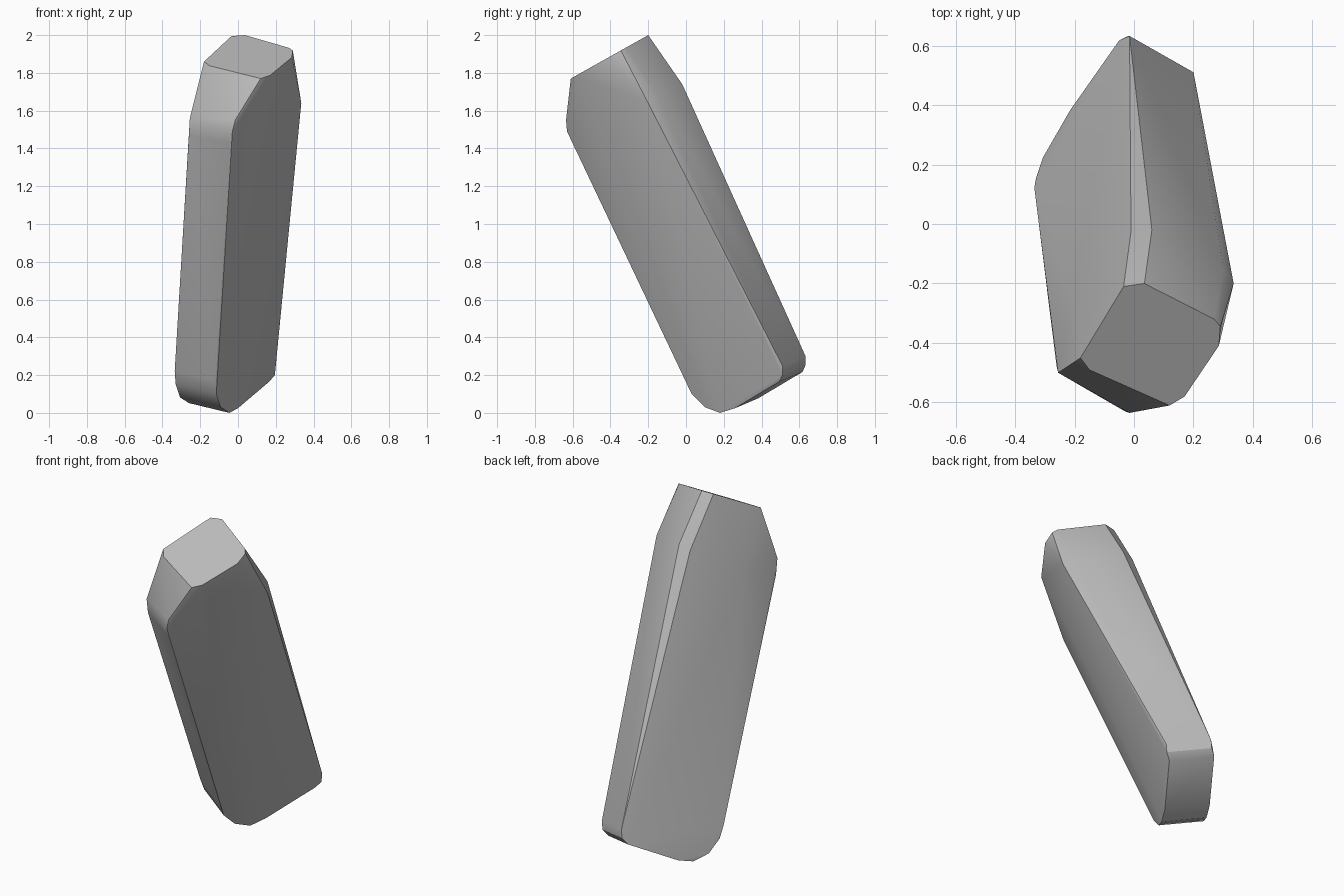
import bpy
import bmesh
from mathutils import Vector

cube = bpy.data.objects.get("Cube")
if cube:
    bpy.data.objects.remove(cube, do_unlink=True)

# Plain grey material
grey = bpy.data.materials.new("plain_grey")
grey.use_nodes = True
colour = (0.5, 0.5, 0.5, 1)
grey.diffuse_color = colour
grey.node_tree.nodes["Principled BSDF"].inputs["Base Color"].default_value = colour

# Rounded foot profile on the left broad face, repeated across the thickness
foot = [(-.12, 0, .17), (-.115, .03, .1), (-.092, .1, .03), (-.045, .18, 0),
        (0, .26, .025), (.165, .495, .165), (.195, .51, .2), (.2, .51, .25)]
thickness = Vector((-.215, .122, .052))
points = [Vector(p) for p in foot]
points += [p + thickness for p in points]

# Shoulder ring where the body starts to taper
shoulder = [(-.04, -.6, 1.43), (-.03, -.63, 1.49), (-.015, -.635, 1.55),
            (.17, -.42, 1.5), (.335, -.2, 1.64), (.3, -.15, 1.68),
            (.06, -.02, 1.74), (-.01, -.025, 1.72), (-.2, -.26, 1.55),
            (-.255, -.5, 1.56), (-.26, -.48, 1.47)]
points += [Vector(p) for p in shoulder]

# Sloping flat top, chamfered at the corners
top = [(-.035, -.21), (.035, -.2), (.27, -.32), (.29, -.345), (.285, -.41),
       (.17, -.58), (.12, -.61), (-.15, -.49), (-.18, -.45)]
points += [Vector((x, y, 2 + .561 * (y + .2))) for x, y in top]

# Wrap the rings in one faceted skin
bm = bmesh.new()
for p in points:
    bm.verts.new(p)
hull = bmesh.ops.convex_hull(bm, input=bm.verts)
loose = [v for v in bm.verts if not v.link_faces]
bmesh.ops.delete(bm, geom=loose, context='VERTS')
bmesh.ops.dissolve_limit(bm, angle_limit=.02, verts=bm.verts, edges=bm.edges)
bmesh.ops.recalc_face_normals(bm, faces=bm.faces)
mesh = bpy.data.meshes.new("slanted_block")
bm.to_mesh(mesh)
bm.free()
mesh.materials.append(grey)

block = bpy.data.objects.new("slanted_block", mesh)
bpy.context.collection.objects.link(block)
bpy.ops.object.select_all(action='DESELECT')
block.select_set(True)
bpy.context.view_layer.objects.active = block
bpy.ops.object.shade_smooth_by_angle()
